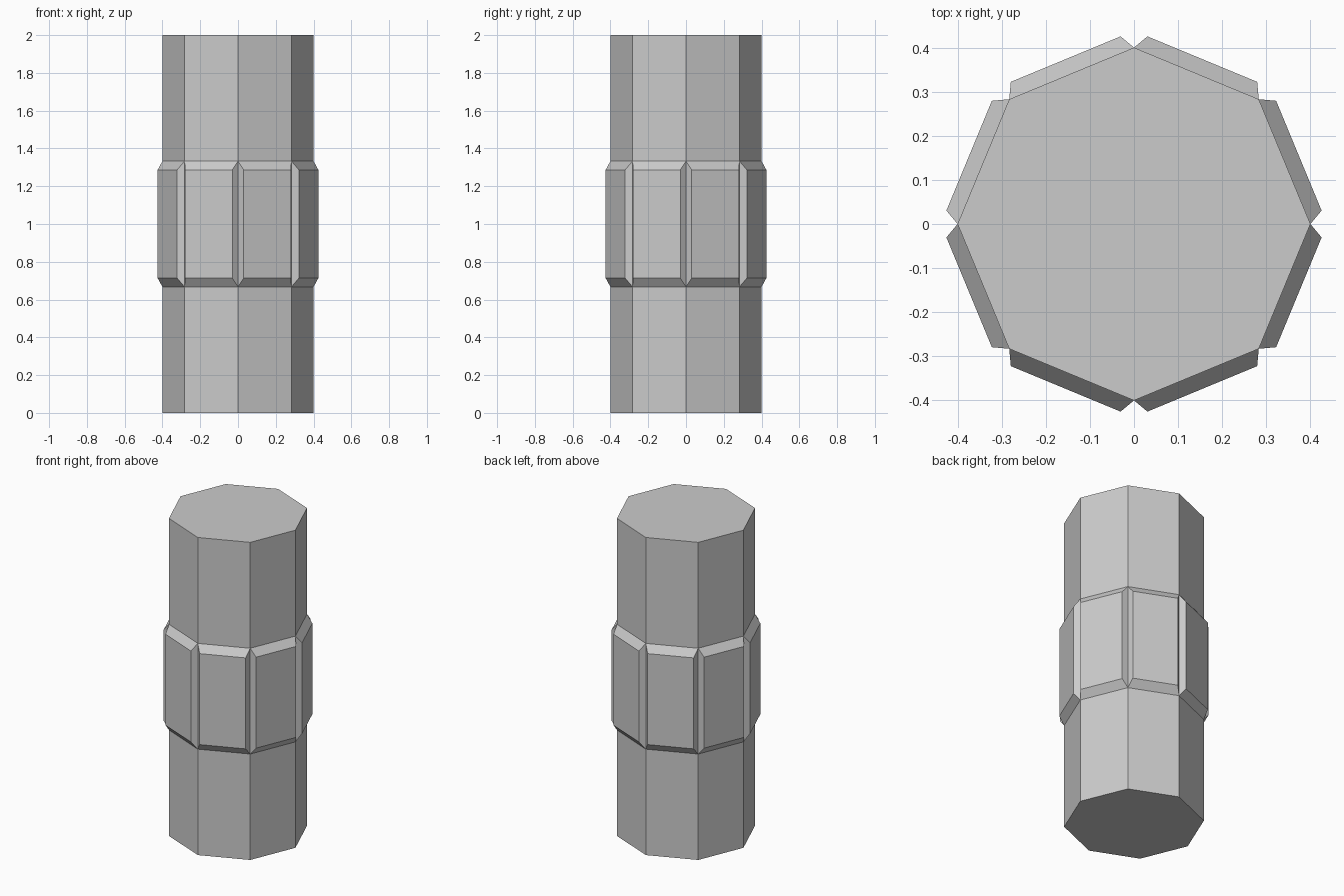
import bpy
import bmesh
from math import radians
from mathutils import Matrix, Vector

cube = bpy.data.objects.get("Cube")
if cube:
    bpy.data.objects.remove(cube, do_unlink=True)

SIDES, RADIUS, HEIGHT = 8, 0.4, 2.0
BAND_LOW, BAND_HIGH = 0.667, 1.333
PANEL_DEPTH, PANEL_WIDTH, PANEL_HEIGHT = 0.035, 0.88, 0.86

# Plain grey material
grey = bpy.data.materials.new("grey")
grey.use_nodes = True
colour = (0.6, 0.6, 0.6, 1)
grey.diffuse_color = colour
grey.node_tree.nodes["Principled BSDF"].inputs["Base Color"].default_value = colour

# Octagonal column with a corner on each axis
bm = bmesh.new()
base = bmesh.ops.create_circle(bm, cap_ends=True, segments=SIDES, radius=RADIUS)
bottom = bm.faces[:]
column = bmesh.ops.extrude_face_region(bm, geom=bottom, use_keep_orig=True)
top_verts = [g for g in column["geom"] if isinstance(g, bmesh.types.BMVert)]
bmesh.ops.translate(bm, verts=top_verts, vec=(0, 0, HEIGHT))
bmesh.ops.recalc_face_normals(bm, faces=bm.faces[:])

# Two cuts mark out the middle band
for z in (BAND_LOW, BAND_HIGH):
    bmesh.ops.bisect_plane(bm, geom=bm.verts[:] + bm.edges[:] + bm.faces[:],
                           plane_co=(0, 0, z), plane_no=(0, 0, 1))

# Raise a tapered panel on each side of the band
bm.normal_update()
band = [f for f in bm.faces if abs(f.normal.z) < 0.1
        and BAND_LOW < f.calc_center_median().z < BAND_HIGH]
for panel in bmesh.ops.extrude_discrete_faces(bm, faces=band)["faces"]:
    panel.normal_update()
    centre, normal = panel.calc_center_median(), panel.normal.copy()
    for v in panel.verts:
        offset = v.co - centre
        v.co = centre + normal * PANEL_DEPTH + Vector(
            (offset.x * PANEL_WIDTH, offset.y * PANEL_WIDTH, offset.z * PANEL_HEIGHT))
bmesh.ops.recalc_face_normals(bm, faces=bm.faces[:])

mesh = bpy.data.meshes.new("column")
bm.to_mesh(mesh)
bm.free()
mesh.materials.append(grey)
obj = bpy.data.objects.new("panelled_column", mesh)
bpy.context.collection.objects.link(obj)
